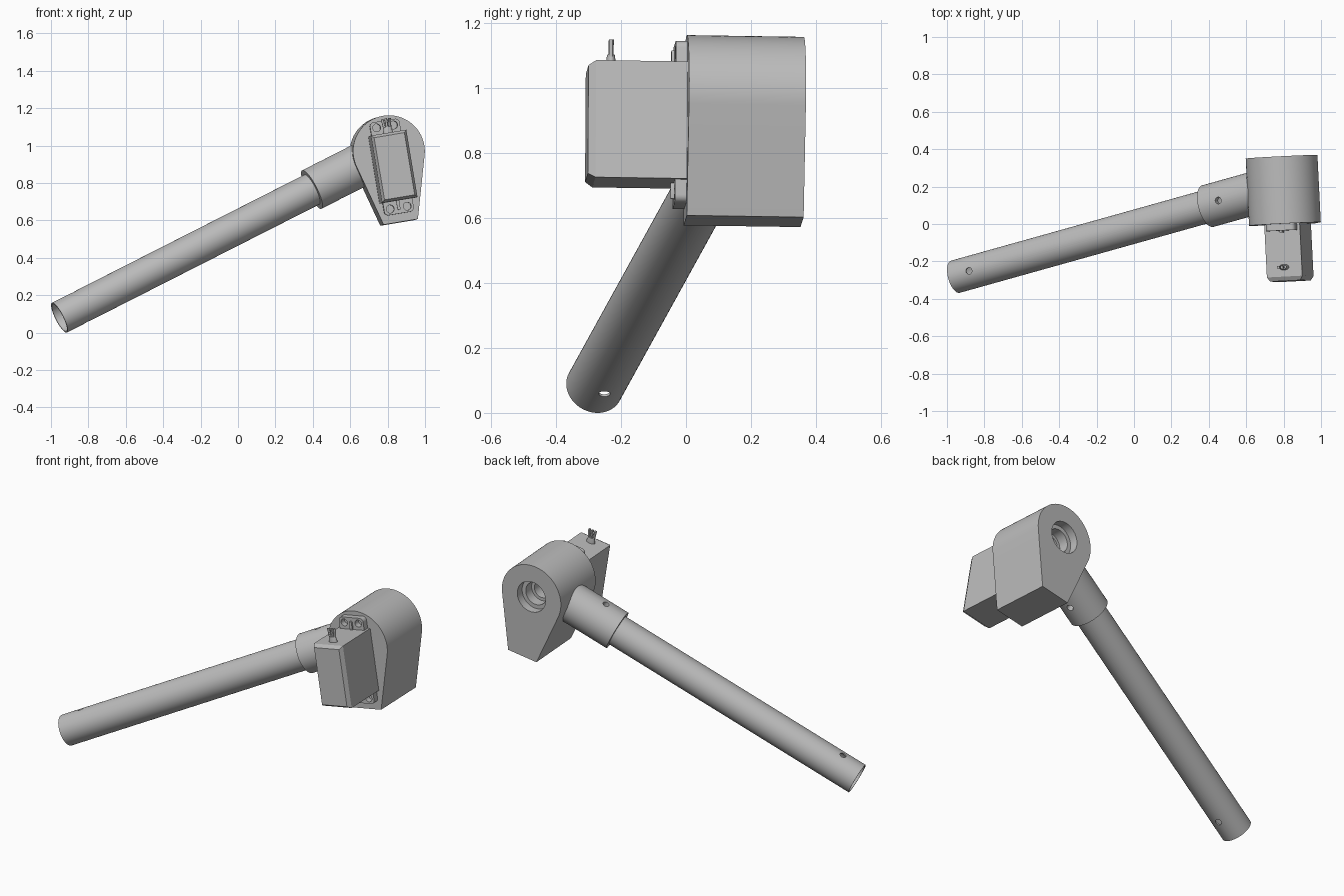
import bpy, bmesh, math
from mathutils import Matrix, Vector

if "Cube" in bpy.data.objects:
    bpy.data.objects.remove(bpy.data.objects["Cube"])

grey = bpy.data.materials.new("plain_grey")
grey.diffuse_color = (0.5, 0.5, 0.5, 1)
grey.use_nodes = True
grey.node_tree.nodes["Principled BSDF"].inputs["Base Color"].default_value = grey.diffuse_color


def finish(name, bm, matrix):
    """Turn a bmesh into a placed object."""
    bmesh.ops.remove_doubles(bm, verts=bm.verts, dist=1e-5)
    bmesh.ops.transform(bm, matrix=matrix, verts=bm.verts)
    bmesh.ops.recalc_face_normals(bm, faces=bm.faces)
    me = bpy.data.meshes.new(name)
    bm.to_mesh(me)
    bm.free()
    me.materials.append(grey)
    ob = bpy.data.objects.new(name, me)
    bpy.context.collection.objects.link(ob)
    return ob


def lathe(name, profile, matrix, sides=64, closed=True):
    """Revolve (radius, height) points round the local z axis."""
    bm = bmesh.new()
    rings = []
    for i in range(sides):
        a = 2 * math.pi * i / sides
        rings.append([bm.verts.new((r * math.cos(a), r * math.sin(a), h)) for r, h in profile])
    n = len(profile)
    for i in range(sides):
        p, q = rings[i], rings[(i + 1) % sides]
        for j in range(n if closed else n - 1):
            k = (j + 1) % n
            if profile[j][0] == 0 and profile[k][0] == 0:
                continue
            bm.faces.new((p[j], q[j], q[k], p[k]))
    return finish(name, bm, matrix)


def rod(name, radius, h0, h1, matrix, sides=32):
    return lathe(name, [(0, h0), (radius, h0), (radius, h1), (0, h1)], matrix, sides)


def prism(name, outline, y0, y1, matrix):
    """Extrude an (x, z) outline along local y."""
    bm = bmesh.new()
    f = bm.faces.new([bm.verts.new((x, y0, z)) for x, z in outline])
    ext = bmesh.ops.extrude_face_region(bm, geom=[f])
    bmesh.ops.translate(bm, vec=(0, y1 - y0, 0),
                        verts=[v for v in ext["geom"] if isinstance(v, bmesh.types.BMVert)])
    return finish(name, bm, matrix)


def apply_mod(ob, mod):
    bpy.context.view_layer.objects.active = ob
    bpy.ops.object.modifier_apply(modifier=mod.name)


def cut(ob, cutter):
    mod = ob.modifiers.new("cut", 'BOOLEAN')
    mod.operation = 'DIFFERENCE'
    mod.solver = 'EXACT'
    mod.object = cutter
    apply_mod(ob, mod)


def discard(ob):
    bpy.data.objects.remove(ob, do_unlink=True)


def rounded(w, h, r, cz=0.0, steps=6):
    """Rounded rectangle outline with half sizes w and h."""
    pts = []
    for k, (sx, sz) in enumerate([(1, 1), (-1, 1), (-1, -1), (1, -1)]):
        for i in range(steps + 1):
            a = math.pi / 2 * (k + i / steps)
            pts.append((sx * (w - r) + r * math.cos(a), cz + sz * (h - r) + r * math.sin(a)))
    return pts


# Housing frame: slightly tilted, depth along local y
tilt = math.radians(9.5)
fy = Vector((-0.05, 1, -0.015)).normalized()
fx = Vector((math.cos(tilt), 0, math.sin(tilt)))
fx = (fx - fy * fx.dot(fy)).normalized()
fz = fx.cross(fy)
F = Matrix.Translation((0.807, 0, 0.97)) @ Matrix((fx, fy, fz)).transposed().to_4x4()
along_y = Matrix.Rotation(-math.pi / 2, 4, 'X')

# Teardrop housing
R, DEPTH, BW, BZ = 0.192, 0.36, 0.093, -0.383
start = math.atan2(BZ, BW) + math.acos(R / math.hypot(BW, BZ))
outline = [(-BW, BZ), (BW, BZ)]
for i in range(49):
    a = start + (math.pi - 2 * start) * i / 48
    outline.append((R * math.cos(a), R * math.sin(a)))
housing = prism("housing", outline, 0, DEPTH, F)

# Stepped shaft bore in the back
bore = lathe("bore_cutter", [(0, 0.16), (0.05, 0.16), (0.05, 0.25), (0.068, 0.25), (0.068, 0.31),
                             (0.092, 0.31), (0.092, 0.4), (0, 0.4)], F @ along_y, 48)
cut(housing, bore)
discard(bore)

# Arm tube and collar share one sloping axis
axis = Vector((0.865, 0.242, 0.439)).normalized()
A = Matrix.Translation((-0.955, -0.282, 0.08)) @ axis.to_track_quat('Z', 'Y').to_matrix().to_4x4()
tube = lathe("arm_tube", [(0.089, 0), (0.089, 1.84), (0.081, 1.84), (0.081, 0)], A)
collar = lathe("arm_collar", [(0.115, 1.56), (0.115, 1.88), (0.088, 1.88), (0.088, 1.56)], A)

# Cross pin holes through tube and collar
pin_dir = axis.cross(Vector((0, -1, 0))).normalized()
pin_rot = pin_dir.to_track_quat('Z', 'Y').to_matrix().to_4x4()
for t in (0.13, 1.684):
    pin = rod("pin_cutter", 0.018, -0.2, 0.2, Matrix.Translation(A @ Vector((0, 0, t))) @ pin_rot, 24)
    cut(tube, pin)
    if t > 1:
        cut(collar, pin)
    discard(pin)

# Motor body with chamfered outer cover
CZ, HW, HH = -0.086, 0.096, 0.1825
box = [(-HW, CZ - HH), (HW, CZ - HH), (HW, CZ + HH), (-HW, CZ + HH)]
body = prism("motor_body", box, -0.282, 0.0, F)
cover = prism("motor_cover", box, -0.305, -0.282, F)
bm = bmesh.new()
bm.from_mesh(cover.data)
for f in bm.faces:
    if f.normal.dot(fy) < -0.9:
        c = f.calc_center_median()
        for v in f.verts:
            d = v.co - c
            v.co -= fx * math.copysign(0.014, d.dot(fx)) + fz * math.copysign(0.014, d.dot(fz))
bm.to_mesh(cover.data)
bm.free()

# Mounting flange with four screw holes and a rib at each end
flange = prism("mounting_flange", rounded(0.08, 0.252, 0.022, CZ), -0.036, 0.0, F)
for sx in (-1, 1):
    for sz in (-1, 1):
        hole = rod("hole_cutter", 0.021, -0.1, 0.05,
                   F @ Matrix.Translation((sx * 0.046, 0, CZ + sz * 0.22)) @ along_y, 24)
        cut(flange, hole)
        discard(hole)
for sz, label in ((1, "upper"), (-1, "lower")):
    z = CZ + sz * 0.205
    prism(label + "_flange_rib", rounded(0.008, 0.026, 0.003, z, 2), -0.046, -0.03, F)

# Cable strain relief and three leads
top = F @ Matrix.Translation((0, -0.232, CZ + HH))
lathe("cable_boot", [(0, -0.005), (0.026, -0.005), (0.026, 0.006), (0.02, 0.032), (0, 0.032)],
      top @ Matrix.Diagonal((1, 0.6, 1, 1)), 24)
for i in (-1, 0, 1):
    rod("cable_lead", 0.0075, 0.02, 0.078,
        top @ Matrix.Translation((i * 0.012, 0, 0)) @ Matrix.Rotation(i * 0.1, 4, 'Y'), 12)

# Smooth curved faces, keep corners crisp
bpy.ops.object.select_all(action='SELECT')
bpy.context.view_layer.objects.active = housing
bpy.ops.object.shade_smooth_by_angle(angle=math.radians(30))
